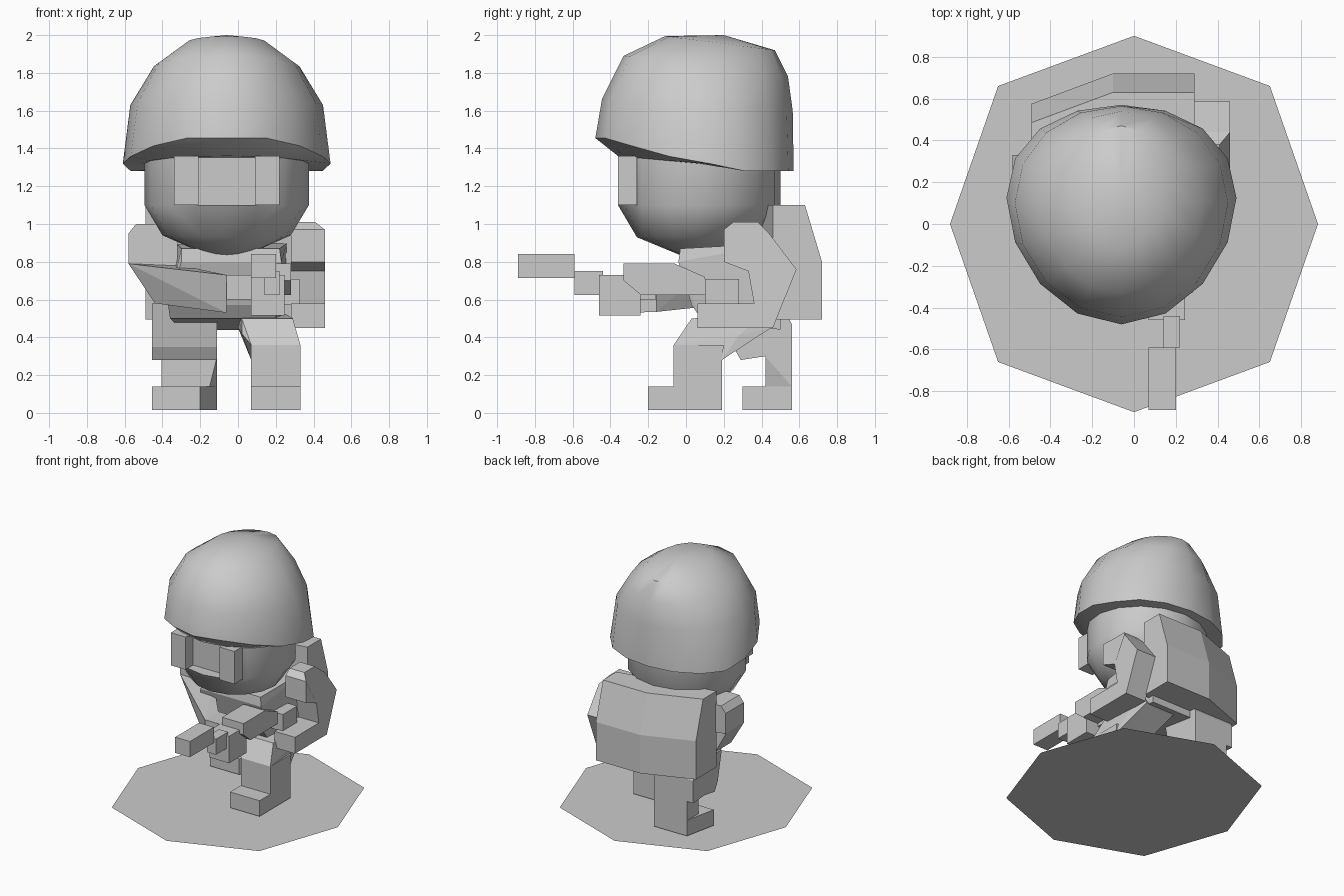
import bpy, bmesh, math

if "Cube" in bpy.data.objects:
    bpy.data.objects.remove(bpy.data.objects["Cube"])

grey = bpy.data.materials.new("plain_grey")
grey.diffuse_color = (0.6, 0.6, 0.6, 1)
grey.use_nodes = True
grey.node_tree.nodes["Principled BSDF"].inputs["Base Color"].default_value = grey.diffuse_color
CX = -0.06  # centre line of head and helmet


def finish(name, bm, smooth=False):
    bmesh.ops.recalc_face_normals(bm, faces=bm.faces)
    me = bpy.data.meshes.new(name)
    bm.to_mesh(me)
    bm.free()
    me.materials.append(grey)
    ob = bpy.data.objects.new(name, me)
    bpy.context.collection.objects.link(ob)
    if smooth:
        bpy.ops.object.select_all(action='DESELECT')
        ob.select_set(True)
        bpy.context.view_layer.objects.active = ob
        bpy.ops.object.shade_smooth_by_angle(angle=math.radians(42))
    return ob


def hull(name, pts):
    """Convex block through the given corners."""
    bm = bmesh.new()
    for p in pts:
        bm.verts.new(p)
    res = bmesh.ops.convex_hull(bm, input=bm.verts)
    junk = [g for g in res["geom_interior"] + res["geom_unused"] if isinstance(g, bmesh.types.BMVert)]
    if junk:
        bmesh.ops.delete(bm, geom=list(set(junk)), context='VERTS')
    bmesh.ops.dissolve_limit(bm, angle_limit=0.02, verts=bm.verts, edges=bm.edges)
    return finish(name, bm)


def box(name, x0, x1, y0, y1, z0, z1):
    return hull(name, [(x, y, z) for x in (x0, x1) for y in (y0, y1) for z in (z0, z1)])


def slab(name, profile, x0, x1, inset=None):
    """Side profile of (y, z) points stretched across x; inset(y, z) narrows the outer side."""
    bm = bmesh.new()
    a = [bm.verts.new((x0, y, z)) for y, z in profile]
    b = [bm.verts.new((x1 - (inset(y, z) if inset else 0), y, z)) for y, z in profile]
    bm.faces.new(a)
    bm.faces.new(b)
    n = len(a)
    for i in range(n):
        bm.faces.new((a[i], a[(i + 1) % n], b[(i + 1) % n], b[i]))
    return finish(name, bm)


def loft(name, rings, start, end):
    """Skin of point rings, closed by a tip or a flat cap at each end."""
    bm = bmesh.new()
    vr = [[bm.verts.new(p) for p in r] for r in rings]
    n = len(vr[0])
    for r, s in zip(vr, vr[1:]):
        for i in range(n):
            j = (i + 1) % n
            bm.faces.new((r[i], r[j], s[j], s[i]))
    for ring, tip in ((vr[0], start), (vr[-1], end)):
        if tip is None:
            bm.faces.new(ring)
        else:
            t = bm.verts.new(tip)
            for i in range(n):
                bm.faces.new((ring[i], ring[(i + 1) % n], t))
    return finish(name, bm, True)


def ring(rx, yf, zf, yb, zb, shift=0, zfun=None):
    """Ring of 16 points running from a front point to a back point."""
    out = []
    for i in range(16):
        a = 2 * math.pi * i / 16
        t = (1 - math.cos(a)) / 2
        z = zfun(t) if zfun else zf + (zb - zf) * t
        out.append((CX + rx * math.sin(a), yf + (yb - yf) * t + shift * math.sin(a) ** 2, z))
    return out


# ground disc
bm = bmesh.new()
half = [(0, 0.9), (0.65, 0.66), (0.88, 0), (0.65, -0.66)]
f = bm.faces.new([bm.verts.new((s * x, s * y, 0)) for s in (1, -1) for x, y in half])
disc = finish("ground_disc", bm)
if disc.data.polygons[0].normal.z < 0:
    disc.data.flip_normals()


# helmet, brim raised at the front
def brim(t):
    if t < 0.06:
        return 1.455
    if t < 0.52:
        return 1.32 + 0.13 * max(0, 0.42 - t) / 0.38
    return 1.28


loft("helmet", [
    ring(0.45, -0.36, 1.36, 0.5, 1.28),
    ring(0.55, -0.48, 1.45, 0.57, 1.28, 0.08, brim),
    ring(0.51, -0.445, 1.66, 0.565, 1.6, 0.04),
    ring(0.385, -0.33, 1.89, 0.54, 1.78),
    ring(0.215, -0.11, 1.995, 0.47, 1.92)], None, (CX, 0.2, 2.0))

# head with a face opening
head = loft("head", [
    ring(0.13, -0.03, 0.835, 0.19, 0.86),
    ring(0.34, -0.26, 0.93, 0.38, 0.95),
    ring(0.435, -0.36, 1.1, 0.5, 1.1),
    ring(0.435, -0.36, 1.42, 0.5, 1.42)], (CX, 0.06, 0.825), None)
cutter = box("face_cutter", -0.34, 0.22, -0.5, -0.265, 1.1, 1.5)
cutter.hide_render = True
cutter.hide_viewport = True
cut = head.modifiers.new("face_opening", 'BOOLEAN')
cut.object = cutter
cut.solver = 'EXACT'
for name, x0 in (("left_face_bar", -0.34), ("right_face_bar", 0.09)):
    box(name, x0, x0 + 0.13, -0.36, -0.26, 1.1, 1.36)

# torso
hull("torso", [(x, y, z) for y, z, a, b in (
    (-0.03, 0.87, -0.3, 0.22), (-0.04, 0.8, -0.3, 0.23), (0.03, 0.57, -0.37, 0.2),
    (0.08, 0.5, -0.36, 0.2), (0.5, 0.44, -0.3, 0.24), (0.5, 0.9, -0.33, 0.26)) for x in (a, b)])

# backpack, bent around the back
hull("backpack", [p for x, d in ((-0.49, -0.145), (-0.1, 0), (0.29, 0)) for p in (
    (x, 0.46 + d, 0.495), (x, 0.46 + d, 1.1), (x, 0.72 + d, 0.495),
    (x, 0.72 + d, 0.8), (x, 0.63 + d, 1.1))])

# right arm, bent at the elbow
slab("right_arm", [(0.2, 0.8), (0.2, 0.97), (0.25, 1.01), (0.38, 1.01), (0.44, 0.95),
                   (0.585, 0.76), (0.46, 0.45), (0.06, 0.45), (0.06, 0.58),
                   (0.36, 0.58), (0.33, 0.75)], 0.28, 0.46,
     lambda y, z: 0.05 if z > 1 else 0)

# left arm reaching across to the weapon
hull("left_upper_arm", [(x, y, z) for x, z in (
    (-0.58, 0.79), (-0.58, 0.95), (-0.54, 1.0), (-0.32, 1.0), (-0.32, 0.75)) for y in (0.1, 0.33)])
hull("left_forearm", [
    (-0.58, 0.32, 0.79), (-0.58, 0.1, 0.79), (-0.44, 0.26, 0.58), (-0.44, 0.06, 0.58),
    (-0.3, 0.12, 0.78), (-0.06, -0.33, 0.73), (-0.06, -0.16, 0.73),
    (-0.06, -0.3, 0.53), (-0.06, -0.155, 0.535)])
box("left_hand", -0.06, 0.14, -0.33, -0.16, 0.6, 0.73)

# weapon
box("muzzle", 0.07, 0.2, -0.89, -0.59, 0.715, 0.84)
box("barrel", 0.14, 0.22, -0.59, -0.44, 0.625, 0.75)
slab("front_grip", [(-0.46, 0.515), (-0.46, 0.73), (-0.3, 0.73), (-0.24, 0.63), (-0.24, 0.515)], 0.07, 0.245)
slab("weapon_body", [(-0.33, 0.7), (-0.33, 0.79), (-0.06, 0.79), (0.1, 0.72), (0.1, 0.625), (-0.24, 0.625)],
     0.09, 0.28)
box("stock", 0.19, 0.325, 0.1, 0.28, 0.575, 0.71)

# right leg, knee forward
box("right_foot", 0.07, 0.33, -0.2, 0.19, 0.015, 0.14)
slab("right_shin", [(-0.065, 0.14), (-0.065, 0.36), (0.2, 0.36), (0.19, 0.28), (0.19, 0.14)], 0.07, 0.33)
hull("right_thigh", [
    (0.07, -0.065, 0.36), (0.33, -0.065, 0.36), (0.07, 0.19, 0.28), (0.33, 0.19, 0.28),
    (0.02, 0.03, 0.5), (0.29, 0.03, 0.5), (0.02, 0.0, 0.42), (0.02, 0.28, 0.41), (0.3, 0.28, 0.41),
    (0.0, 0.45, 0.45), (0.26, 0.45, 0.45), (0.0, 0.4, 0.52), (0.26, 0.4, 0.52)])

# left leg, set back with the toe turned out
hull("left_foot", [(x, y, z) for z in (0.015, 0.14) for x, y in (
    (-0.455, 0.3), (-0.2, 0.3), (-0.4, 0.56), (-0.11, 0.56))])
hull("left_shin", [(x, y, z) for z, x0 in ((0.14, -0.15), (0.3, -0.11)) for x, y in (
    (-0.405, 0.42), (x0, 0.42), (-0.4, 0.56), (-0.11, 0.56))])
slab("left_thigh", [(0.29, 0.28), (0.25, 0.35), (0.2, 0.58), (0.5, 0.58), (0.56, 0.47),
                    (0.56, 0.29), (0.42, 0.3)], -0.455, -0.11)
